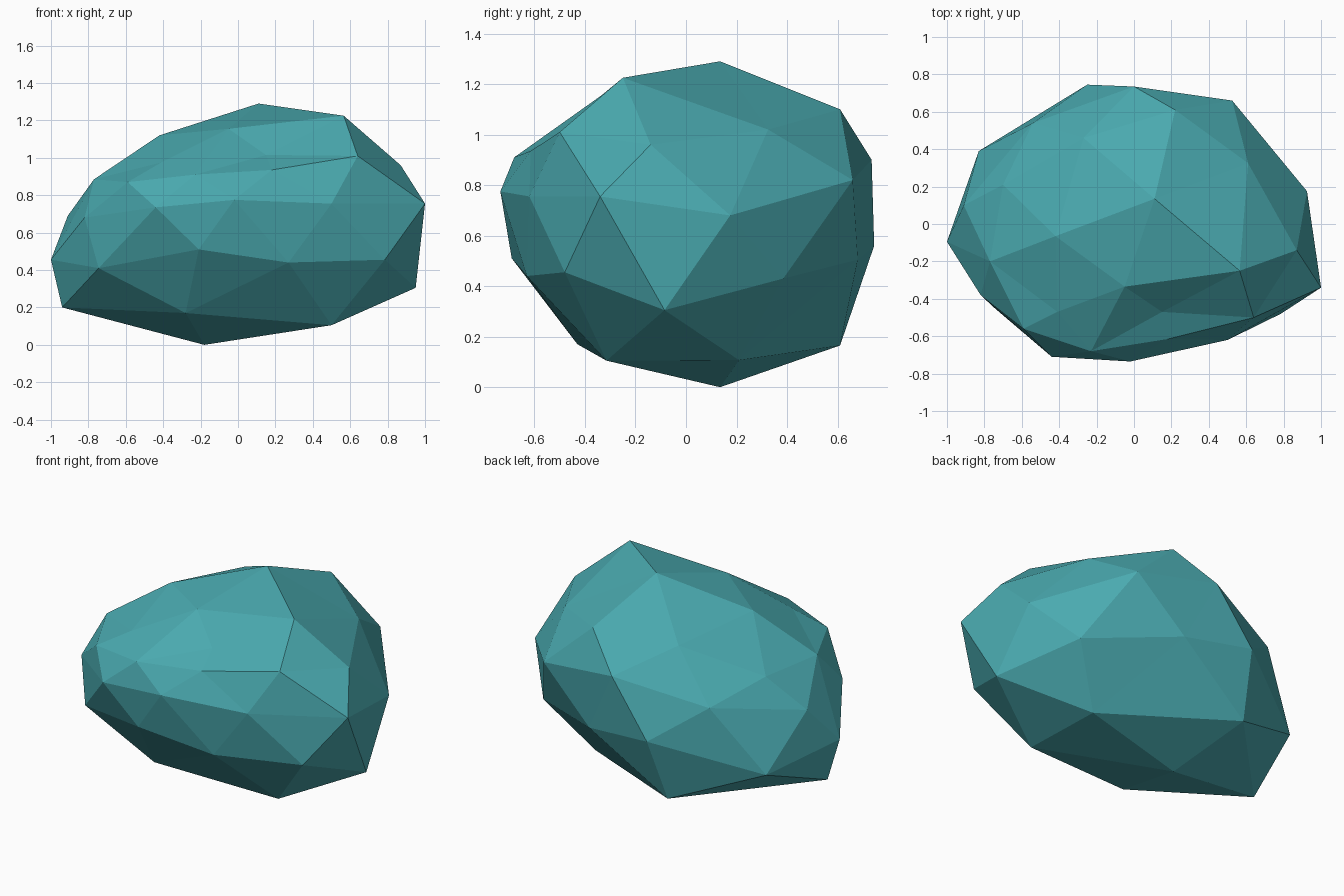
import bpy, bmesh
from mathutils import Vector

if "Cube" in bpy.data.objects:
    bpy.data.objects.remove(bpy.data.objects["Cube"])

# Corner points of the faceted boulder, grouped by region
TOP = [(.11, .135, 1.29), (.565, -.25, 1.225), (.22, .61, 1.10), (.61, .325, 1.02),
       (-.42, -.065, 1.12), (-.05, -.335, 1.155), (-.27, .46, 1.06), (-.70, .21, .885),
       (-.77, -.20, .885), (.87, -.14, .96)]
LEDGE = [(.64, -.50, 1.01), (.15, -.47, 1.015), (-.41, -.47, .975), (.18, -.615, .935),
         (-.23, -.68, .91), (-.59, -.56, .87)]
FRONT = [(-.44, -.71, .735), (-.02, -.735, .775), (.50, -.62, .755), (-.745, -.45, .41),
         (-.21, -.69, .51), (.27, -.63, .44), (.785, -.48, .455)]
SIDES = [(1.0, -.34, .755), (.95, -.085, .305), (.925, .175, .68), (.72, .385, .43),
         (-1.0, -.095, .455), (-.91, .10, .69), (-.82, -.38, .68), (-.94, -.06, .20),
         (-.83, .39, .37)]
BACK = [(0, .735, .90), (.525, .66, .82), (.195, .68, .505), (-.25, .745, .56),
        (-.54, .54, .77), (-.30, .61, .165)]
BASE = [(-.18, .135, 0), (.50, -.315, .105), (.48, .21, .107), (-.28, -.43, .17)]

points = [Vector(p) for p in TOP + LEDGE + FRONT + SIDES + BACK + BASE]


def rounded(p, t=.7):
    """Point moved most of the way onto a ball, so every corner joins the hull."""
    q = Vector((p.x, p.y / .74, (p.z - .64) / .65))
    return q.lerp(q.normalized(), t)


# Boulder: wrap the rounded points, then move the corners to their true places
bm = bmesh.new()
place = {bm.verts.new(rounded(p)): p for p in points}
bmesh.ops.convex_hull(bm, input=list(bm.verts))
for v, p in place.items():
    if v.is_valid:
        v.co = p
bmesh.ops.delete(bm, geom=[v for v in bm.verts if not v.link_faces], context='VERTS')
bmesh.ops.recalc_face_normals(bm, faces=list(bm.faces))
for f in bm.faces:
    f.smooth = False

mesh = bpy.data.meshes.new("boulder")
bm.to_mesh(mesh)
bm.free()

# Single flat teal colour
teal = bpy.data.materials.new("teal stone")
teal.diffuse_color = (.068, .40, .43, 1)
teal.use_nodes = True
teal.node_tree.nodes["Principled BSDF"].inputs["Base Color"].default_value = teal.diffuse_color
mesh.materials.append(teal)
bpy.context.collection.objects.link(bpy.data.objects.new("boulder", mesh))
